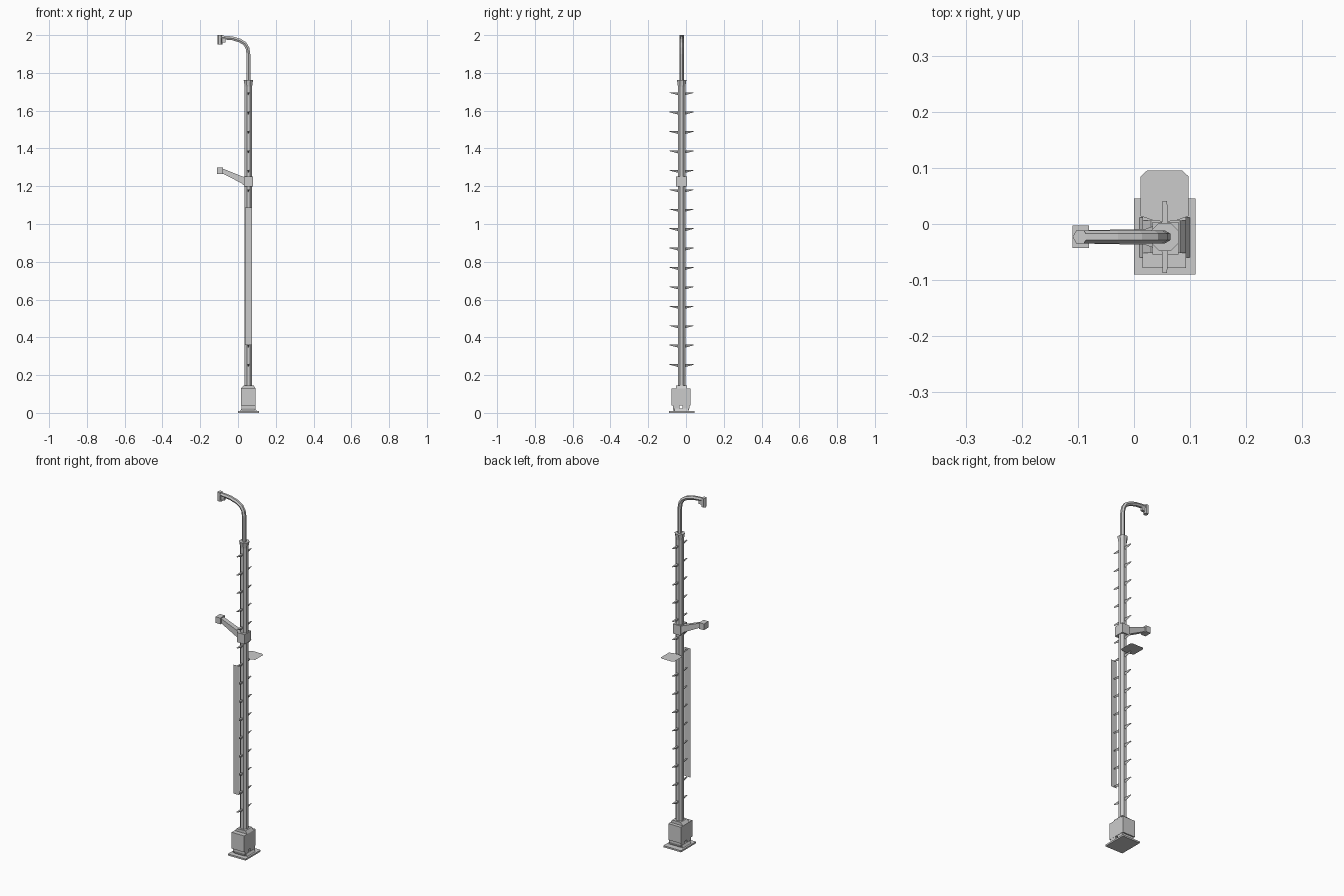
import bpy, bmesh, math
from mathutils import Vector

if "Cube" in bpy.data.objects:
    bpy.data.objects.remove(bpy.data.objects["Cube"])

PX, PY = 0.055, -0.023   # pole axis

def make(name, verts, faces):
    me = bpy.data.meshes.new(name)
    me.from_pydata(verts, [], faces)
    bm = bmesh.new()
    bm.from_mesh(me)
    if len(faces) > 1:
        bmesh.ops.recalc_face_normals(bm, faces=bm.faces)
    bm.to_mesh(me)
    bm.free()
    ob = bpy.data.objects.new(name, me)
    bpy.context.collection.objects.link(ob)
    return ob

def loft(name, rings):
    """Closed skin through rings that share one vertex count."""
    n = len(rings[0])
    faces = [[i * n + j, i * n + (j + 1) % n, (i + 1) * n + (j + 1) % n, (i + 1) * n + j]
             for i in range(len(rings) - 1) for j in range(n)]
    faces += [list(range(n))[::-1], [(len(rings) - 1) * n + j for j in range(n)]]
    return make(name, [v for r in rings for v in r], faces)

def rect(x0, x1, y0, y1, z):
    return [(x0, y0, z), (x1, y0, z), (x1, y1, z), (x0, y1, z)]

def box(name, x0, x1, y0, y1, z0, z1):
    return loft(name, [rect(x0, x1, y0, y1, z0), rect(x0, x1, y0, y1, z1)])

def ring(x, y, z, r, n, turn=0.5):
    return [(x + r * math.cos(2 * math.pi * (k + turn) / n),
             y + r * math.sin(2 * math.pi * (k + turn) / n), z) for k in range(n)]

# Base: ground plate, skirt, feet, housing with sloped top
box("base_plate", 0, 0.11, -0.09, 0.045, 0, 0.009)
loft("base_skirt", [rect(0.01, 0.1, -0.06, 0.012, 0.009), rect(0.018, 0.092, -0.06, 0.012, 0.022)])
for i, (a, b) in enumerate(((-0.07, -0.035), (-0.018, 0.018))):
    loft(f"base_foot_{i}", [rect(0.022, 0.088, a + 0.006, b - 0.006, 0.009),
                            rect(0.018, 0.092, a, b, 0.024), rect(0.018, 0.092, a, b, 0.042)])
box("base_housing", 0.015, 0.093, -0.078, 0.025, 0.038, 0.13)
loft("housing_top", [rect(0.015, 0.093, -0.052, 0.006, 0.13), rect(0.03, 0.082, -0.052, 0.006, 0.146)])

# Pole and flared cap
loft("pole", [ring(PX, PY, z, 0.0215, 8) for z in (0.12, 1.745)])
loft("pole_cap", [ring(PX, PY, z, r, 8) for z, r in ((1.725, 0.021), (1.745, 0.024), (1.762, 0.027))])

# Climbing pegs: flat on top, tapering to the tip, on both sides
for i in range(15):
    z = 0.258 + i * 0.1028
    for side in (-1, 1):
        def tri(d, w, h):
            y = PY + side * d
            return [(PX - w, y, z), (PX + w, y, z), (PX, y, z - h)]
        loft(f"peg_{i}_{side}", [tri(0.015, 0.006, 0.016), tri(0.064, 0.004, 0.003)])

# Thin front sheet and rear shelf
make("front_sheet", [(0.036, -0.092, 0.36), (0.073, -0.092, 0.36),
                     (0.073, -0.092, 1.087), (0.036, -0.092, 1.087)], [(0, 1, 2, 3)])
shelf = [(0.012, 0.014), (0.035, 0.006), (0.055, 0.004), (0.075, 0.006), (0.097, 0.014),
         (0.097, 0.085), (0.086, 0.095), (0.023, 0.095), (0.012, 0.085)]
make("rear_shelf", [(x, y, 1.089) for x, y in shelf], [list(range(9))])

# Side arm with clamp and end block
box("arm_clamp", 0.033, 0.079, -0.054, 0.004, 1.198, 1.252)
def arm_end(x, z0, z1, w):
    return [(x, PY - w, z0), (x, PY + w, z0), (x, PY + w, z1), (x, PY - w, z1)]
loft("side_arm", [arm_end(0.036, 1.2, 1.248, 0.02), arm_end(0.02, 1.215, 1.253, 0.014),
                  arm_end(-0.08, 1.267, 1.293, 0.012)])
box("arm_end_block", -0.11, -0.08, -0.043, -0.003, 1.264, 1.299)

# Bent top pipe, hexagonal, swept along its path
path = [Vector(p) for p in ((0.055, 1.75), (0.055, 1.9), (0.05, 1.932), (0.036, 1.955),
                            (0.01, 1.971), (-0.03, 1.983), (-0.09, 1.988))]
rings = []
for i, p in enumerate(path):
    t = (path[min(i + 1, 6)] - path[max(i - 1, 0)]).normalized()
    rings.append([(p.x + 0.0115 * math.cos(a) * t.y, PY + 0.0115 * math.sin(a),
                   p.y - 0.0115 * math.cos(a) * t.x)
                  for a in (k * math.pi / 3 + math.pi / 6 for k in range(6))])
loft("top_pipe", rings)

# Small fitting at the pipe's end
loft("pipe_end_fitting", [ring(-0.096, PY, z, 0.0135, 6, 0) for z in (1.95, 2.0)])
box("fitting_bracket", -0.086, -0.066, PY - 0.007, PY + 0.007, 1.96, 1.98)
